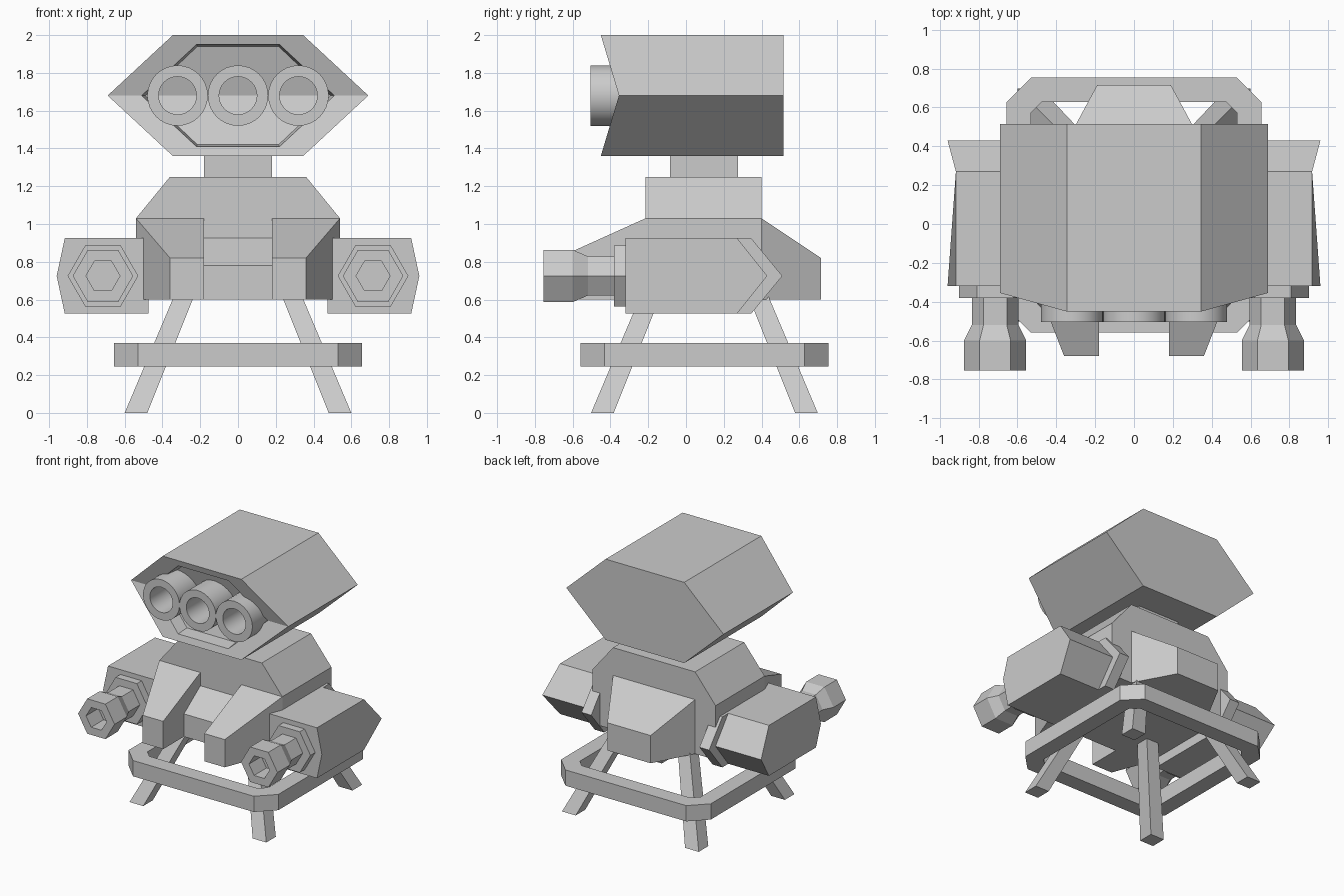
import bpy, bmesh, math

if "Cube" in bpy.data.objects:
    bpy.data.objects.remove(bpy.data.objects["Cube"], do_unlink=True)

grey = bpy.data.materials.new("plain grey")
grey.use_nodes = True
grey.diffuse_color = (0.6, 0.6, 0.6, 1)
grey.node_tree.nodes["Principled BSDF"].inputs["Base Color"].default_value = (0.6, 0.6, 0.6, 1)


def loft(name, sections, closed=False, smooth=False, split_end=False):
    """Skin matching point loops; cap the ends, or close back to the first."""
    bm = bmesh.new()
    rows = [[bm.verts.new(p) for p in s] for s in sections]
    n = len(rows[0])
    pairs = list(zip(rows, rows[1:])) + ([(rows[-1], rows[0])] if closed else [])
    for a, b in pairs:
        for i in range(n):
            j = (i + 1) % n
            bm.faces.new((a[i], a[j], b[j], b[i]))
    if not closed:
        bm.faces.new(rows[0])
        e = rows[-1]
        if split_end:
            bm.faces.new((e[0], e[1], e[4], e[5]))
            bm.faces.new((e[1], e[2], e[3], e[4]))
        else:
            bm.faces.new(e)
    bmesh.ops.recalc_face_normals(bm, faces=bm.faces)
    mesh = bpy.data.meshes.new(name)
    bm.to_mesh(mesh)
    bm.free()
    if smooth:
        for p in mesh.polygons:
            p.use_smooth = True
        mesh.set_sharp_from_angle(angle=math.radians(35))
    mesh.materials.append(grey)
    obj = bpy.data.objects.new(name, mesh)
    bpy.context.collection.objects.link(obj)
    return obj


def rect_xz(x0, x1, y, z0, z1):
    return [(x0, y, z0), (x1, y, z0), (x1, y, z1), (x0, y, z1)]


def square(x, y, z, h, hy=None):
    hy = hy or h
    return [(x - h, y - hy, z), (x + h, y - hy, z), (x + h, y + hy, z), (x - h, y + hy, z)]


def circle(x, y, z, r, n):
    return [(x + r * math.cos(2 * math.pi * i / n), y, z + r * math.sin(2 * math.pi * i / n))
            for i in range(n)]


# Head: hexagonal box with a notched front and a recessed panel
MID = 1.68


def hexagon(w, m, h, y):
    pts = [(w, h), (m, 0), (w, -h), (-w, -h), (-m, 0), (-w, h)]
    return [(x, y(z), MID + z) for x, z in pts]


def notch(z):
    return -0.355 - 0.3 * abs(z)


loft("head", [hexagon(0.345, 0.69, 0.32, lambda z: 0.515),
              hexagon(0.345, 0.69, 0.32, notch),
              hexagon(0.22, 0.51, 0.27, notch),
              hexagon(0.215, 0.49, 0.26, lambda z: notch(z) + 0.1)], split_end=True)

# Three hollow tubes in the head
for label, x in (("right", -0.32), ("middle", 0), ("left", 0.32)):
    loft(label + "_head_tube", [circle(x, y, MID, r, 32) for y, r in
         ((-0.2, 0.16), (-0.505, 0.16), (-0.505, 0.1), (-0.2, 0.1))], closed=True, smooth=True)

# Neck and body
loft("neck", [square(0, 0.095, z, 0.18, 0.18) for z in (1.22, 1.38)])
loft("body", [square(0, 0.0925, z, w, 0.3075) for z, w in
              ((0.6, 0.54), (1.03, 0.54), (1.25, 0.36))])
loft("back_pack", [rect_xz(-0.36, 0.36, 0.4, 0.6, 1.03), rect_xz(-0.19, 0.19, 0.715, 0.6, 0.82)])
loft("front_plate", [rect_xz(-0.18, 0.18, -0.215, 0.6, 0.925),
                     rect_xz(-0.18, 0.18, -0.42, 0.6, 0.78)])

# Chest wedges and arms on both sides
AZ, GX = 0.725, 0.715


def arm_section(x, hz, mid_x, front, back, tip):
    return [(x, front, AZ + hz), (x, back, AZ + hz), (mid_x, tip, AZ),
            (x, back, AZ - hz), (x, front, AZ - hz), (mid_x, front, AZ)]


for side, s in (("left", 1), ("right", -1)):
    loft(side + "_chest_wedge", [rect_xz(s * 0.18, s * 0.54, -0.215, 0.6, 1.03),
                                 rect_xz(s * 0.18, s * 0.36, -0.68, 0.6, 0.82)])
    loft(side + "_arm", [arm_section(s * 0.56, 0.2, s * 0.56, -0.32, 0.27, 0.43),
                         arm_section(s * 0.917, 0.2, s * 0.96, -0.32, 0.27, 0.43)])
    loft(side + "_arm_mount", [arm_section(s * x, 0.2, s * x, -0.32, 0.345, 0.51)
                               for x in (0.475, 0.56)])
    loft(side + "_barrel_collar", [circle(s * GX, y, AZ, 0.187, 6) for y in (-0.3, -0.38)])
    loft(side + "_barrel", [circle(s * GX, y, AZ, r, 6) for y, r in
         ((-0.36, 0.12), (-0.52, 0.12), (-0.6, 0.16), (-0.755, 0.16),
          (-0.755, 0.09), (-0.6, 0.09))])

# Base frame with cut corners
CY = 0.0975


def frame_loop(w, d, c, z):
    pts = [(w, d - c), (w - c, d), (c - w, d), (-w, d - c),
           (-w, c - d), (c - w, -d), (w - c, -d), (w, c - d)]
    return [(x, CY + y, z) for x, y in pts]


loft("base_frame", [frame_loop(0.657, 0.657, 0.127, 0.245), frame_loop(0.657, 0.657, 0.127, 0.37),
                    frame_loop(0.53, 0.53, 0.055, 0.37), frame_loop(0.53, 0.53, 0.055, 0.245)],
     closed=True)

# Four splayed legs
for side, sx in (("left", 1), ("right", -1)):
    for end, sy in (("front", -1), ("back", 1)):
        loft(f"{end}_{side}_leg", [square(sx * o, CY + sy * o, z, h) for o, z, h in
                                   ((0.54, 0, 0.06), (0.285, 0.62, 0.053))])
